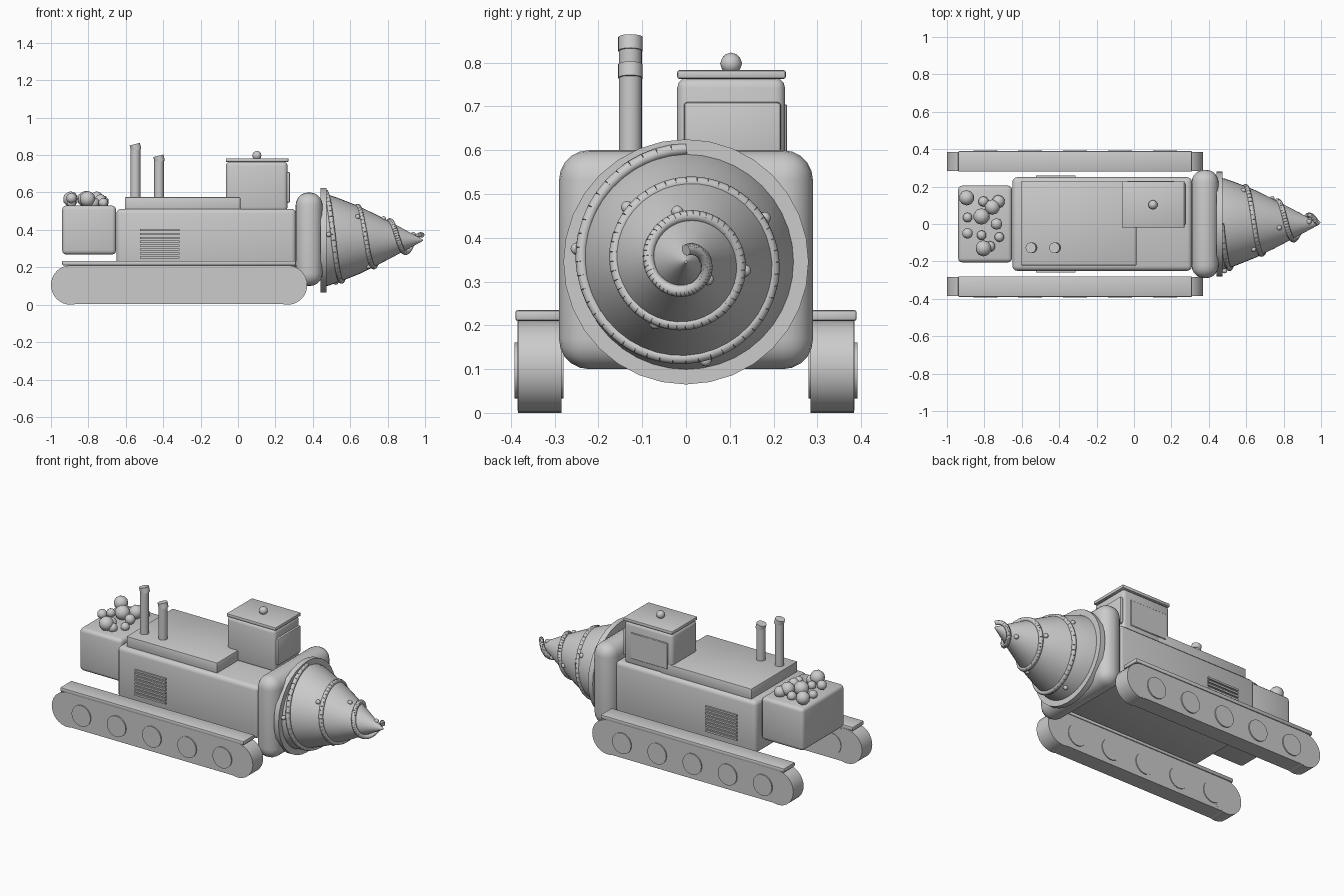
import bpy, bmesh, math
from mathutils import Vector, Matrix

if "Cube" in bpy.data.objects:
    bpy.data.objects.remove(bpy.data.objects["Cube"])

def finish(bm, name, angle=40):
    me = bpy.data.meshes.new(name)
    bmesh.ops.recalc_face_normals(bm, faces=bm.faces)
    bm.to_mesh(me)
    bm.free()
    ob = bpy.data.objects.new(name, me)
    bpy.context.collection.objects.link(ob)
    bpy.ops.object.select_all(action='DESELECT')
    ob.select_set(True)
    bpy.context.view_layer.objects.active = ob
    bpy.ops.object.shade_smooth_by_angle(angle=math.radians(angle))
    return ob

def box(name, x0, x1, y0, y1, z0, z1, bevel=0.0, seg=3):
    bm = bmesh.new()
    m = Matrix.Translation(((x0 + x1) / 2, (y0 + y1) / 2, (z0 + z1) / 2)) @ \
        Matrix.Diagonal((x1 - x0, y1 - y0, z1 - z0, 1))
    bmesh.ops.create_cube(bm, size=1, matrix=m)
    if bevel:
        bmesh.ops.bevel(bm, geom=bm.edges[:], offset=bevel, segments=seg, profile=0.5, affect='EDGES')
    return finish(bm, name)

def add_cyl(bm, a, b, r, n=32):
    a, b = Vector(a), Vector(b)
    d = b - a
    m = Matrix.Translation((a + b) / 2) @ d.to_track_quat('Z', 'Y').to_matrix().to_4x4()
    bmesh.ops.create_cone(bm, cap_ends=True, segments=n, radius1=r, radius2=r, depth=d.length, matrix=m)

def cyl(name, a, b, r, n=32):
    bm = bmesh.new()
    add_cyl(bm, a, b, r, n)
    return finish(bm, name)

def balls(name, items, sub=2):
    bm = bmesh.new()
    for x, y, z, r in items:
        bmesh.ops.create_icosphere(bm, subdivisions=sub, radius=r, matrix=Matrix.Translation((x, y, z)))
    return finish(bm, name)

# Tracks, wheels, fenders and side vents
for s, side in ((-1, "right"), (1, "left")):
    def ys(a, b):
        return sorted((s * a, s * b))
    box(side + "_track", -0.895, 0.265, *ys(0.285, 0.385), 0.005, 0.21)
    for x, end in ((-0.895, "rear"), (0.265, "front")):
        cyl(f"{side}_{end}_roller", (x, s * 0.284, 0.105), (x, s * 0.384, 0.105), 0.105)
    for i in range(5):
        x = -0.795 + 0.24 * i
        cyl(f"{side}_wheel_{i + 1}", (x, s * 0.28, 0.097), (x, s * 0.392, 0.097), 0.064)
    box(side + "_fender", -0.94, 0.31, *ys(0.28, 0.39), 0.21, 0.235, 0.006, 2)
    for i in range(8):
        z = 0.247 + 0.021 * i
        box(f"{side}_vent_{i + 1}", -0.525, -0.312, *ys(0.24, 0.259), z, z + 0.011)

# Hull, deck, collar
box("hull", -0.65, 0.31, -0.25, 0.25, 0.19, 0.513, 0.025)
box("deck", -0.605, 0.013, -0.222, 0.228, 0.50, 0.575, 0.006, 2)
box("collar", 0.308, 0.452, -0.29, 0.29, 0.10, 0.60, 0.068, 5)

# Cabin with roof, windows and lamp
box("cabin", -0.065, 0.265, -0.02, 0.226, 0.50, 0.765, 0.022)
box("cabin_roof", -0.065, 0.27, -0.02, 0.228, 0.763, 0.783, 0.005, 2)
box("front_window", 0.255, 0.278, -0.005, 0.217, 0.545, 0.71, 0.008, 2)
box("side_window", -0.035, 0.215, 0.21, 0.231, 0.545, 0.705, 0.003, 1)
balls("lamp", [(0.101, 0.103, 0.798, 0.025)])

# Exhaust pipes with tilted caps
for i, (x, top) in enumerate(((-0.548, 0.832), (-0.422, 0.77))):
    cyl(f"exhaust_{i + 1}", (x, -0.127, 0.56), (x, -0.127, top), 0.026, 24)
    cyl(f"exhaust_cap_{i + 1}", (x + 0.004, -0.127, top - 0.005), (x - 0.004, -0.127, top + 0.026), 0.028, 24)

# Rubble hopper
box("hopper", -0.94, -0.652, -0.205, 0.205, 0.268, 0.53, 0.022)
balls("rubble", [(-0.895, 0.14, 0.565, 0.041), (-0.89, 0.035, 0.545, 0.026), (-0.815, 0.04, 0.565, 0.044),
                 (-0.805, 0.12, 0.545, 0.028), (-0.757, 0.09, 0.565, 0.041), (-0.725, 0.12, 0.55, 0.035),
                 (-0.735, 0.0, 0.56, 0.031), (-0.89, -0.05, 0.57, 0.029), (-0.815, -0.06, 0.545, 0.026),
                 (-0.72, -0.07, 0.545, 0.026), (-0.805, -0.13, 0.565, 0.043), (-0.77, -0.12, 0.545, 0.029)], 2)

# Drill head: flange and lathed cone
CZ = 0.345
cyl("flange", (0.44, 0, CZ), (0.472, 0, CZ), 0.28)
profile = [(0.45, 0.25), (0.485, 0.243), (0.55, 0.22), (0.65, 0.18), (0.75, 0.131), (0.87, 0.068), (0.99, 0.003)]
bm = bmesh.new()
rings = [[bm.verts.new((x, r * math.sin(a), CZ + r * math.cos(a)))
          for a in (math.tau * k / 40 for k in range(40))] for x, r in profile]
for p, q in zip(rings, rings[1:]):
    for k in range(40):
        bm.faces.new((p[k], p[k - 1], q[k - 1], q[k]))
bm.faces.new(rings[0])
bm.faces.new(rings[-1])
finish(bm, "drill_cone")

# Segmented cutting thread spiralling to the tip
def helix(t):
    r, a = 0.258 - 0.077 * t, math.tau * t
    return Vector((0.468 + 0.173 * t, -r * math.sin(a), CZ + r * math.cos(a)))

bm = bmesh.new()
N = 144
for i in range(N):
    add_cyl(bm, helix(3 * i / N), helix(3 * (i + 1) / N), 0.0135, 8)
finish(bm, "cutting_thread", 50)

# Cutting studs on the cone, placed by their radius
studs = []
for y, z in ((-0.135, 0.47), (-0.25, 0.375), (-0.02, 0.46), (0.135, 0.325), (0.18, 0.445),
             (-0.07, 0.205), (0.045, 0.12), (0.05, 0.305), (0.012, 0.375)):
    r = math.hypot(y, z - CZ)
    x = 0.485
    for (xa, ra), (xb, rb) in zip(profile, profile[1:]):
        if rb <= r <= ra:
            x = xa + (xb - xa) * (ra - r) / (ra - rb)
    studs.append((x, y, z, 0.014))
balls("studs", studs)
